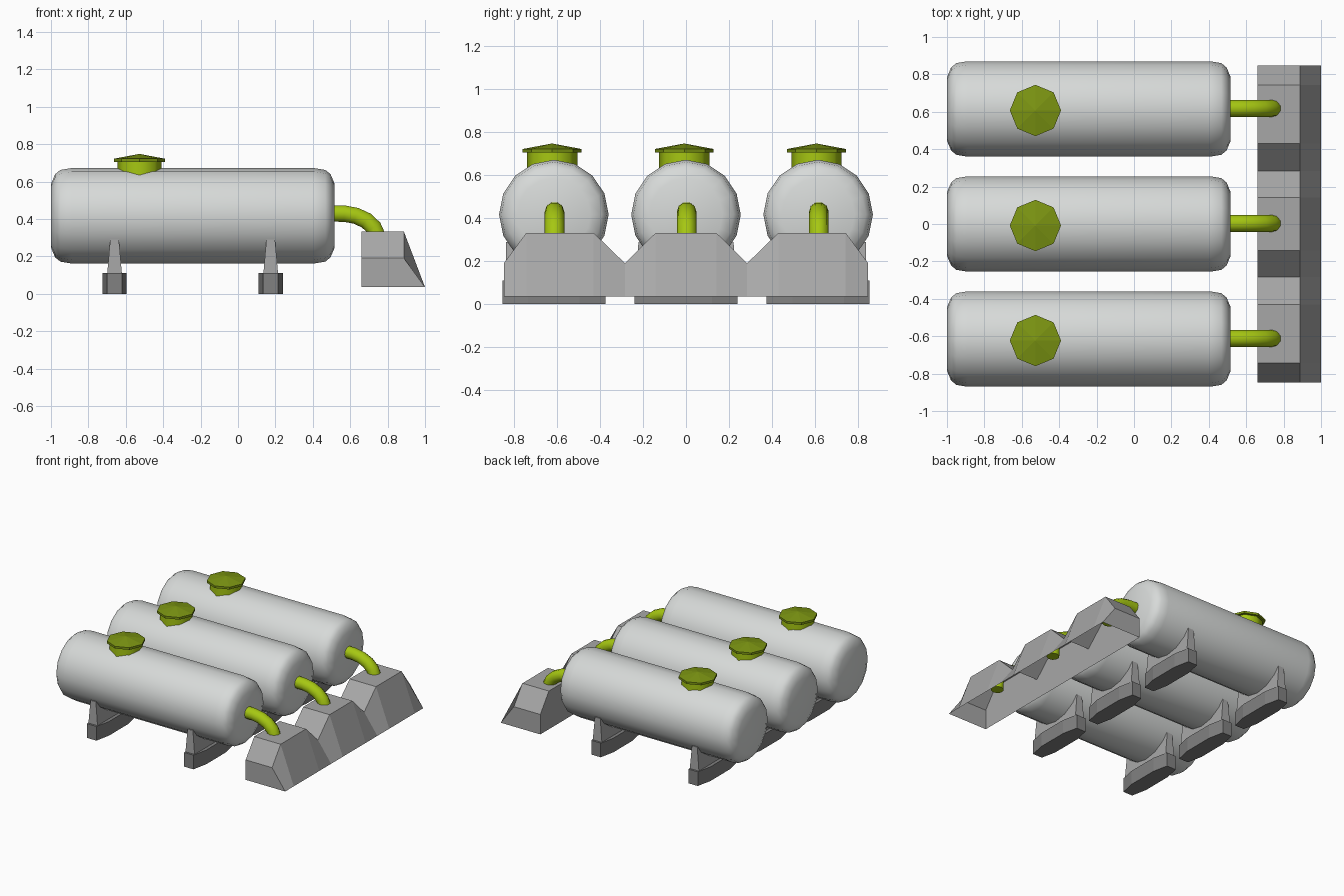
import bpy, bmesh, math
from mathutils import Vector

if "Cube" in bpy.data.objects:
    bpy.data.objects.remove(bpy.data.objects["Cube"])


def material(name, rgb):
    m = bpy.data.materials.new(name)
    m.diffuse_color = (*rgb, 1)
    m.use_nodes = True
    m.node_tree.nodes["Principled BSDF"].inputs["Base Color"].default_value = m.diffuse_color
    return m


WHITE = material("tank_light_grey", (0.68, 0.70, 0.69))
GREY = material("concrete_grey", (0.39, 0.39, 0.39))
DARK = material("base_dark_grey", (0.22, 0.22, 0.22))
GREEN = material("bright_green", (0.38, 0.57, 0.006))
OLIVE = material("dark_green", (0.20, 0.30, 0.006))


def finish(name, bm, mat, smooth=None):
    bmesh.ops.recalc_face_normals(bm, faces=bm.faces)
    me = bpy.data.meshes.new(name)
    bm.to_mesh(me)
    bm.free()
    me.materials.append(mat)
    ob = bpy.data.objects.new(name, me)
    bpy.context.collection.objects.link(ob)
    if smooth:
        bpy.ops.object.select_all(action='DESELECT')
        ob.select_set(True)
        bpy.context.view_layer.objects.active = ob
        bpy.ops.object.shade_smooth_by_angle(angle=math.radians(smooth))
    return ob


def loft(name, rings, mat, smooth=None, bottom=True):
    """Skin a list of closed rings of points and cap both ends."""
    bm = bmesh.new()
    vs = [[bm.verts.new(p) for p in r] for r in rings]
    n = len(vs[0])
    for a, b in zip(vs, vs[1:]):
        for i in range(n):
            j = (i + 1) % n
            bm.faces.new((a[i], a[j], b[j], b[i]))
    if bottom:
        bm.faces.new(vs[0])
    bm.faces.new(vs[-1])
    return finish(name, bm, mat, smooth)


def circle_z(x, y, z, r, n):
    return [(x + r * math.cos(2 * math.pi * i / n),
             y + r * math.sin(2 * math.pi * i / n), z) for i in range(n)]


def circle_x(x, y, z, r, n):
    return [(x, y + r * math.cos(2 * math.pi * i / n),
             z + r * math.sin(2 * math.pi * i / n)) for i in range(n)]


def rect(x, y, z, hx, hy):
    return [(x - hx, y - hy, z), (x + hx, y - hy, z),
            (x + hx, y + hy, z), (x - hx, y + hy, z)]


# rounded tank end: (distance from end, radius)
CAP = [(0.0, 0.17), (0.022, 0.222), (0.05, 0.245), (0.11, 0.255)]
X0, X1, ZC = -1.0, 0.517, 0.417
PIPE = [(0.48, 0.43), (0.57, 0.428), (0.63, 0.417), (0.685, 0.392),
        (0.725, 0.355), (0.748, 0.305), (0.752, 0.22)]

for k, y in enumerate((-0.615, 0.0, 0.615), 1):
    # horizontal tank
    prof = [(X0 + d, r) for d, r in CAP] + [(X1 - d, r) for d, r in reversed(CAP)]
    loft(f"tank_{k}", [circle_x(x, y, ZC, r, 16) for x, r in prof], WHITE, 40)

    # hatch neck and lid
    hx, hy = -0.527, y - 0.008
    loft(f"hatch_neck_{k}", [circle_z(hx, hy, z, 0.117, 8) for z in (0.61, 0.708)], GREEN, 50)
    loft(f"hatch_lid_{k}", [circle_z(hx, hy, z, r, 8) for z, r in
                            ((0.705, 0.137), (0.722, 0.137), (0.747, 0.004))], OLIVE)

    # curved outlet pipe: rings square to the path
    pts = [Vector((x, y + 0.003, z)) for x, z in PIPE]
    rings = []
    for i, p in enumerate(pts):
        t = (pts[min(i + 1, len(pts) - 1)] - pts[max(i - 1, 0)]).normalized()
        side = Vector((0, 1, 0))
        up = t.cross(side)
        rings.append([p + 0.046 * (math.cos(a) * side + math.sin(a) * up)
                      for a in (2 * math.pi * j / 10 for j in range(10))])
    loft(f"outlet_pipe_{k}", rings, GREEN, 45)

    # saddles: tapered web on a foot with narrowed ends
    for s, x in (("rear", -0.66), ("front", 0.175)):
        loft(f"{s}_saddle_web_{k}", [rect(x, y, 0.10, 0.04, 0.225),
                                     rect(x, y, 0.29, 0.023, 0.222)], GREY)
        foot = [(-0.04, -0.24), (0.04, -0.24), (0.065, -0.12), (0.065, 0.12),
                (0.04, 0.24), (-0.04, 0.24), (-0.065, 0.12), (-0.065, -0.12)]
        loft(f"{s}_saddle_foot_{k}", [[(x + a, y + b, z) for a, b in foot]
                                      for z in (0.0, 0.11)], DARK)

# concrete outlet block: humped profile, sloped outer face, open underneath
LOW, HIGH, BASE = 0.19, 0.332, 0.035
HUMPS = [(-0.848, LOW), (-0.743, HIGH), (-0.43, HIGH), (-0.284, LOW),
         (-0.141, HIGH), (0.141, HIGH), (0.284, LOW), (0.43, HIGH),
         (0.743, HIGH), (0.848, LOW)]
bm = bmesh.new()
rows = [[bm.verts.new(p) for p in ((0.66, y, BASE), (0.66, y, z),
                                   (0.887, y, z), (1.0, y, BASE))] for y, z in HUMPS]
for a, b in zip(rows, rows[1:]):
    for i in range(3):
        bm.faces.new((a[i], a[i + 1], b[i + 1], b[i]))
bm.faces.new(rows[0])
bm.faces.new(rows[-1])
finish("outlet_block", bm, GREY)
